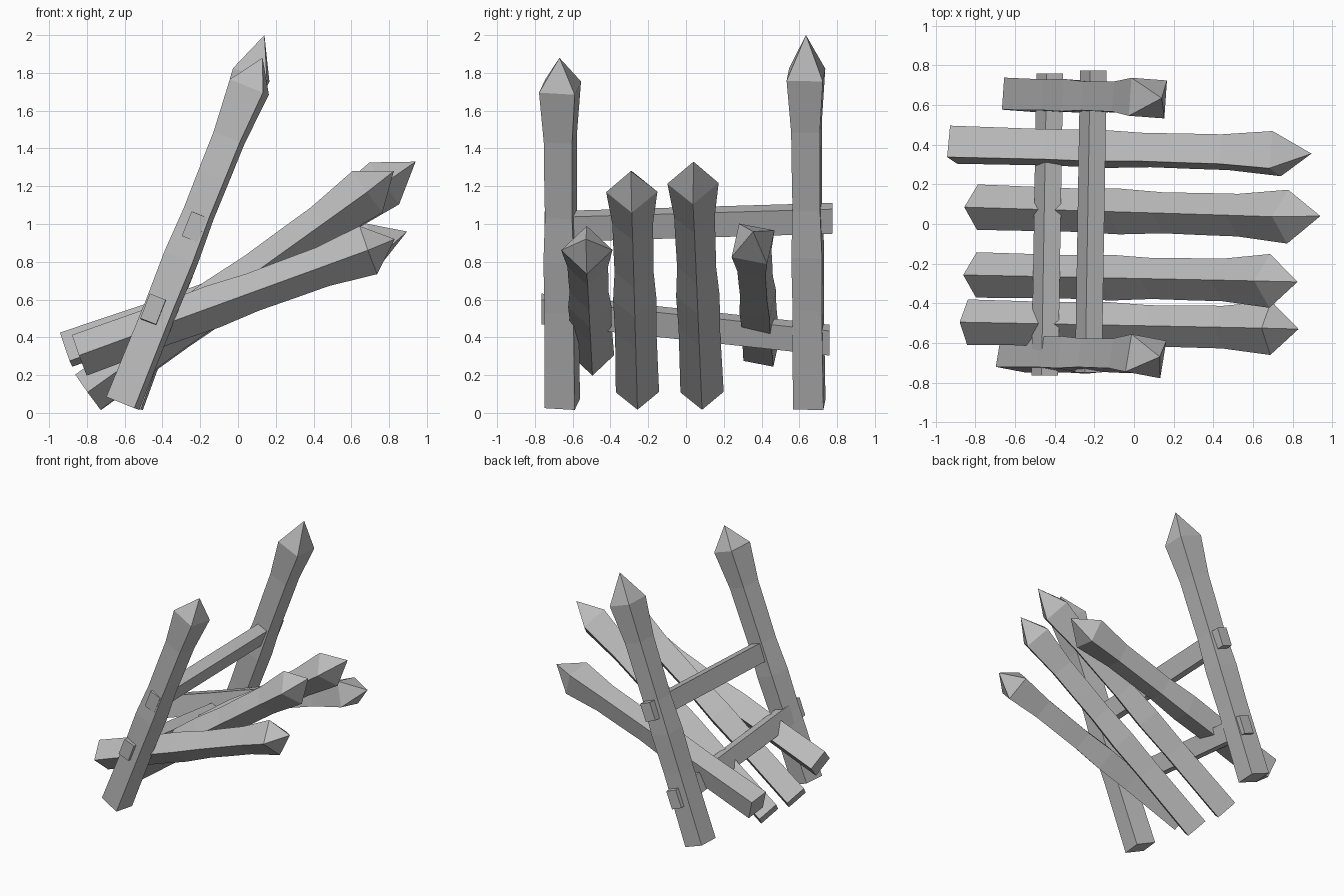
import bpy, bmesh, math
from mathutils import Vector

if "Cube" in bpy.data.objects:
    bpy.data.objects.remove(bpy.data.objects["Cube"], do_unlink=True)

grey = bpy.data.materials.new("weathered_grey")
grey.use_nodes = True
grey.diffuse_color = (0.5, 0.5, 0.5, 1)
bsdf = grey.node_tree.nodes["Principled BSDF"]
bsdf.inputs["Base Color"].default_value = grey.diffuse_color
bsdf.inputs["Roughness"].default_value = 0.9

# Carved outline shared by all stakes: (fraction of shaft, side width)
PROFILE = [(0, 0.162), (0.3, 0.155), (0.46, 0.163), (0.6, 0.146),
           (0.72, 0.15), (0.84, 0.152), (1, 0.192)]


def loft(name, rings, tip=None):
    """Skin a list of four-corner rings, closing the far end with a cap or a point."""
    bm = bmesh.new()
    loops = [[bm.verts.new(p) for p in ring] for ring in rings]
    for a, b in zip(loops, loops[1:]):
        for i in range(4):
            j = (i + 1) % 4
            bm.faces.new((a[i], a[j], b[j], b[i]))
    bm.faces.new(loops[0][::-1])
    end = loops[-1]
    if tip is None:
        bm.faces.new(end)
    else:
        point = bm.verts.new(tip)
        for i in range(4):
            bm.faces.new((end[i], end[(i + 1) % 4], point))
    bmesh.ops.recalc_face_normals(bm, faces=bm.faces)
    mesh = bpy.data.meshes.new(name)
    bm.to_mesh(mesh)
    bm.free()
    mesh.materials.append(grey)
    obj = bpy.data.objects.new(name, mesh)
    bpy.context.collection.objects.link(obj)
    return obj


def stake(name, foot, shoulder, tip, roll):
    """Square stake with a flared, pointed head, rolled about its own axis."""
    foot, shoulder = Vector(foot), Vector(shoulder)
    axis = (shoulder - foot).normalized()
    side = Vector((0, 1, 0))
    side = (side - axis * side.dot(axis)).normalized()
    out = side.cross(axis)
    rings = []
    for t, width in PROFILE:
        centre = foot.lerp(shoulder, t)
        radius = width * math.sqrt(0.5)
        angles = [math.radians(roll + 45 + 90 * k) for k in range(4)]
        rings.append([centre + radius * (math.cos(a) * out + math.sin(a) * side)
                      for a in angles])
    loft(name, rings, tip)


def rail(name, front, back):
    """Rectangular bar whose section follows the lean of the posts."""
    lean = Vector((0.366, 0, 0.93)) * 0.07
    across = Vector((0.93, 0, -0.366)) * 0.045
    rings = [[Vector(c) + s * across + t * lean
              for s, t in ((-1, -1), (1, -1), (1, 1), (-1, 1))]
             for c in (front, back)]
    loft(name, rings)


# Leaning posts
stake("front_post", (-0.61, -0.655, 0.05), (0.06, -0.667, 1.725), (0.13, -0.67, 1.88), -10)
stake("back_post", (-0.585, 0.652, 0.045), (0.07, 0.635, 1.79), (0.14, 0.635, 2.0), -4)

# Cross rails through the posts
rail("upper_rail", (-0.23, -0.75, 0.985), (-0.205, 0.775, 1.03))
rail("lower_rail", (-0.45, -0.765, 0.55), (-0.425, 0.76, 0.385))

# Pointed stakes resting on the rails
stake("outer_back_stake", (-0.91, 0.4, 0.335), (0.72, 0.355, 0.895), (0.895, 0.355, 0.96), -12)
stake("inner_back_stake", (-0.79, 0.085, 0.11), (0.775, 0.037, 1.215), (0.94, 0.04, 1.33), 45)
stake("inner_front_stake", (-0.795, -0.257, 0.11), (0.685, -0.287, 1.17), (0.825, -0.292, 1.28), 45)
stake("outer_front_stake", (-0.84, -0.495, 0.305), (0.69, -0.525, 0.862), (0.83, -0.53, 0.92), 45)
